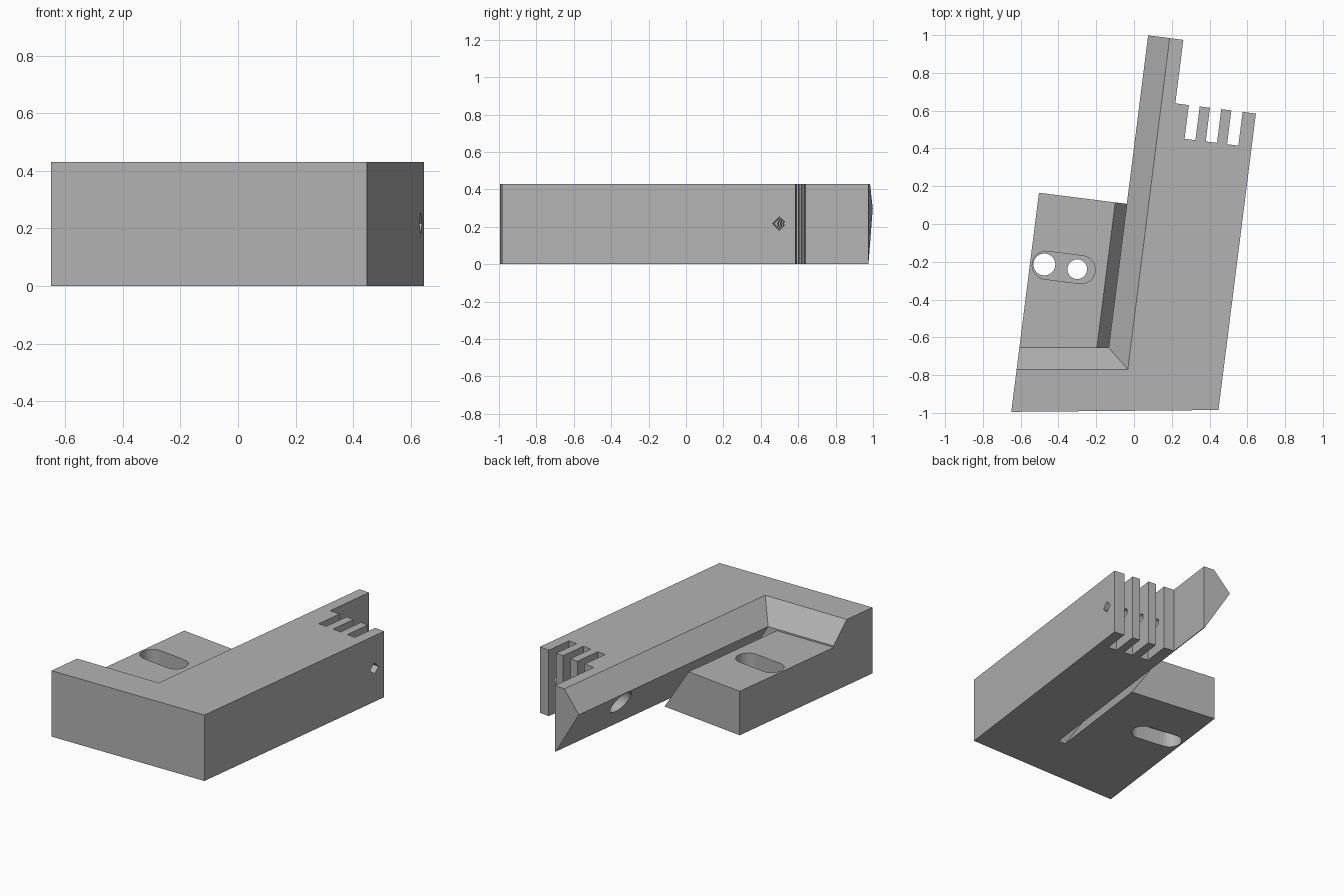
import bpy, bmesh, math

cube = bpy.data.objects.get("Cube")
if cube:
    bpy.data.objects.remove(cube, do_unlink=True)

grey = bpy.data.materials.new("plain grey")
grey.use_nodes = True
grey.diffuse_color = (0.45, 0.45, 0.45, 1)
grey.node_tree.nodes["Principled BSDF"].inputs["Base Color"].default_value = grey.diffuse_color

# The part is skewed: t runs across the bar, s along it
ANGLE = math.radians(7.2)
C, S = math.cos(ANGLE), math.sin(ANGLE)
HEIGHT, FLOOR, RIDGE = 0.43, 0.287, 0.297


def place(t, s, z):
    return (t * C + s * S, s * C - t * S, z)


def s_at(t, y):
    return (y + t * S) / C


def loft(name, start, end):
    """Closed solid between two matching loops of (t, s, z)."""
    bm = bmesh.new()
    a = [bm.verts.new(place(*p)) for p in start]
    b = [bm.verts.new(place(*p)) for p in end]
    bm.faces.new(a)
    bm.faces.new(b)
    for i in range(len(a)):
        j = (i + 1) % len(a)
        bm.faces.new((a[i], a[j], b[j], b[i]))
    bmesh.ops.recalc_face_normals(bm, faces=bm.faces)
    mesh = bpy.data.meshes.new(name)
    bm.to_mesh(mesh)
    bm.free()
    mesh.materials.append(grey)
    obj = bpy.data.objects.new(name, mesh)
    bpy.context.collection.objects.link(obj)
    return obj


def upright(name, outline, z0, z1):
    return loft(name, [(t, s, z0) for t, s in outline], [(t, s, z1) for t, s in outline])


def along(name, profile, front, back):
    """Sweep a (t, z) profile along the bar from front(t, z) to back."""
    return loft(name, [(t, front(t, z), z) for t, z in profile], [(t, back, z) for t, z in profile])


def across(name, radius, count, t0, t1):
    ring = [(0.575 + radius * math.cos(math.tau * i / count),
             0.217 + radius * math.sin(math.tau * i / count)) for i in range(count)]
    return loft(name, [(t0, s, z) for s, z in ring], [(t1, s, z) for s, z in ring])


def stadium(t0, t1, s, radius, steps=16):
    pts = []
    for t, turn in ((t1, -0.5), (t0, 0.5)):
        for i in range(steps + 1):
            a = math.pi * (turn + i / steps)
            pts.append((t + radius * math.cos(a), s + radius * math.sin(a)))
    return pts


def disc(t, s, radius, count=32):
    return [(t + radius * math.cos(math.tau * i / count),
             s + radius * math.sin(math.tau * i / count)) for i in range(count)]


# Outline with comb fingers at the back of the bar
outline = [(-0.52, -1.068), (0.567, -0.921), (0.567, 0.661)]
for left, right in ((0.436, 0.496), (0.322, 0.382), (0.209, 0.267)):
    outline += [(right, 0.661), (right, 0.481), (left, 0.481), (left, 0.661)]
outline += [(0.137, 0.661), (0.137, 1.0), (-0.52, 1.0)]
body = upright("angled_bracket", outline, 0, HEIGHT)

cutters = []
# Slanted slit and open pocket above the low block
slit = [(-0.7, FLOOR), (-0.113, FLOOR), (0.08, 0), (0.08, -0.05), (0.132, -0.05), (0.132, 0),
        (-0.051, RIDGE), (0.064, HEIGHT), (0.064, 0.5), (-0.7, 0.5)]
cutters.append(along("pocket_cutter", slit, lambda t, z: s_at(t, -0.655), 1.1))

# Sloping front wall of the pocket
slope = 0.115 / (HEIGHT - RIDGE)
chamfer = [(-0.7, RIDGE), (-0.051, RIDGE), (0.064, HEIGHT), (0.064, 0.5), (-0.7, 0.5)]
cutters.append(along("front_slope_cutter", chamfer,
                     lambda t, z: s_at(t, -0.655 - slope * (z - RIDGE)), 0.05))

# Clear everything beside the free arm
beside = [(-0.7, -0.05), (0.105, -0.05), (0.105, 0), (-0.08, FLOOR), (-0.08, 0.5), (-0.7, 0.5)]
cutters.append(along("arm_side_cutter", beside, lambda t, z: 0.101, 1.1))

# Slot recesses on both sides of a web with two holes
slot = stadium(-0.434, -0.247, -0.275, 0.074)
cutters.append(upright("upper_slot_cutter", slot, 0.18, 0.4))
cutters.append(upright("lower_slot_cutter", slot, -0.1, 0.1))
cutters.append(upright("outer_hole_cutter", disc(-0.444, -0.272, 0.058), 0.05, 0.25))
cutters.append(upright("inner_hole_cutter", disc(-0.268, -0.275, 0.052), 0.05, 0.25))

# Cross bore: wide in the arm, narrow in the fingers, square at the outside
cutters.append(across("wide_bore_cutter", 0.078, 32, -0.2, 0.14))
cutters.append(across("narrow_bore_cutter", 0.026, 24, 0.1, 0.53))
cutters.append(across("square_bore_cutter", 0.037, 4, 0.46, 0.65))

bpy.context.view_layer.objects.active = body
for cutter in cutters:
    mod = body.modifiers.new(cutter.name, "BOOLEAN")
    mod.operation = "DIFFERENCE"
    mod.solver = "EXACT"
    mod.object = cutter
    bpy.ops.object.modifier_apply(modifier=mod.name)
    bpy.data.objects.remove(cutter, do_unlink=True)

bpy.ops.object.select_all(action="DESELECT")
body.select_set(True)
bpy.ops.object.shade_smooth_by_angle(angle=math.radians(30))
